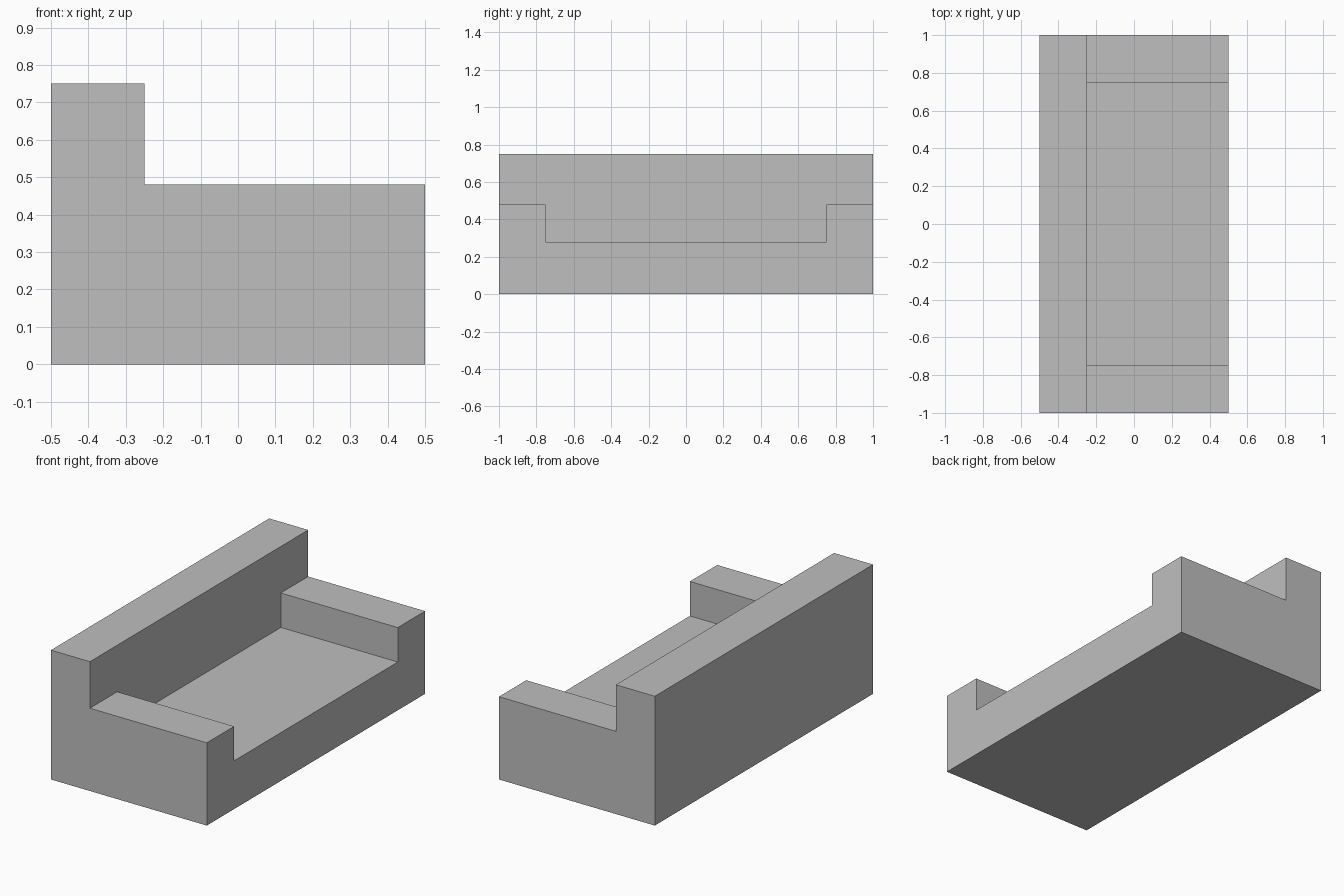
import bpy

cube = bpy.data.objects.get("Cube")
if cube:
    bpy.data.objects.remove(cube, do_unlink=True)

# Main dimensions
DEPTH, WIDTH, HEIGHT = 1.0, 2.0, 0.75
BACK_X = -0.25      # front plane of the backrest
ARM_TOP = 0.48
SEAT_TOP = 0.28
ARM_INNER = 0.75    # inner plane of each arm
OVER = 0.2          # cutter overshoot

grey = bpy.data.materials.new("light_grey")
grey.use_nodes = True
colour = (0.52, 0.52, 0.52, 1.0)
grey.diffuse_color = colour
grey.node_tree.nodes["Principled BSDF"].inputs["Base Color"].default_value = colour


def box(name, low, high):
    """Axis-aligned block between two corners."""
    centre = [(a + b) / 2 for a, b in zip(low, high)]
    bpy.ops.mesh.primitive_cube_add(size=1, location=centre)
    obj = bpy.context.object
    obj.name = name
    obj.scale = [b - a for a, b in zip(low, high)]
    bpy.ops.object.transform_apply(location=True, rotation=False, scale=True)
    obj.data.materials.append(grey)
    return obj


def carve(target, cutter):
    """Subtract the cutter from the target, then discard it."""
    cutter.hide_render = True
    mod = target.modifiers.new("carve", 'BOOLEAN')
    mod.operation = 'DIFFERENCE'
    mod.solver = 'EXACT'
    mod.object = cutter
    bpy.context.view_layer.objects.active = target
    bpy.ops.object.modifier_apply(modifier=mod.name)
    bpy.data.objects.remove(cutter, do_unlink=True)


# Solid sofa block
sofa = box("sofa_body", (-DEPTH / 2, -WIDTH / 2, 0), (DEPTH / 2, WIDTH / 2, HEIGHT))

# Space above the arms, leaving the backrest
carve(sofa, box("arm_cutter", (BACK_X, -WIDTH / 2 - OVER, ARM_TOP),
                (DEPTH / 2 + OVER, WIDTH / 2 + OVER, HEIGHT + OVER)))

# Seat recess between the arms
carve(sofa, box("seat_cutter", (BACK_X, -ARM_INNER, SEAT_TOP),
                (DEPTH / 2 + OVER, ARM_INNER, HEIGHT + OVER)))
